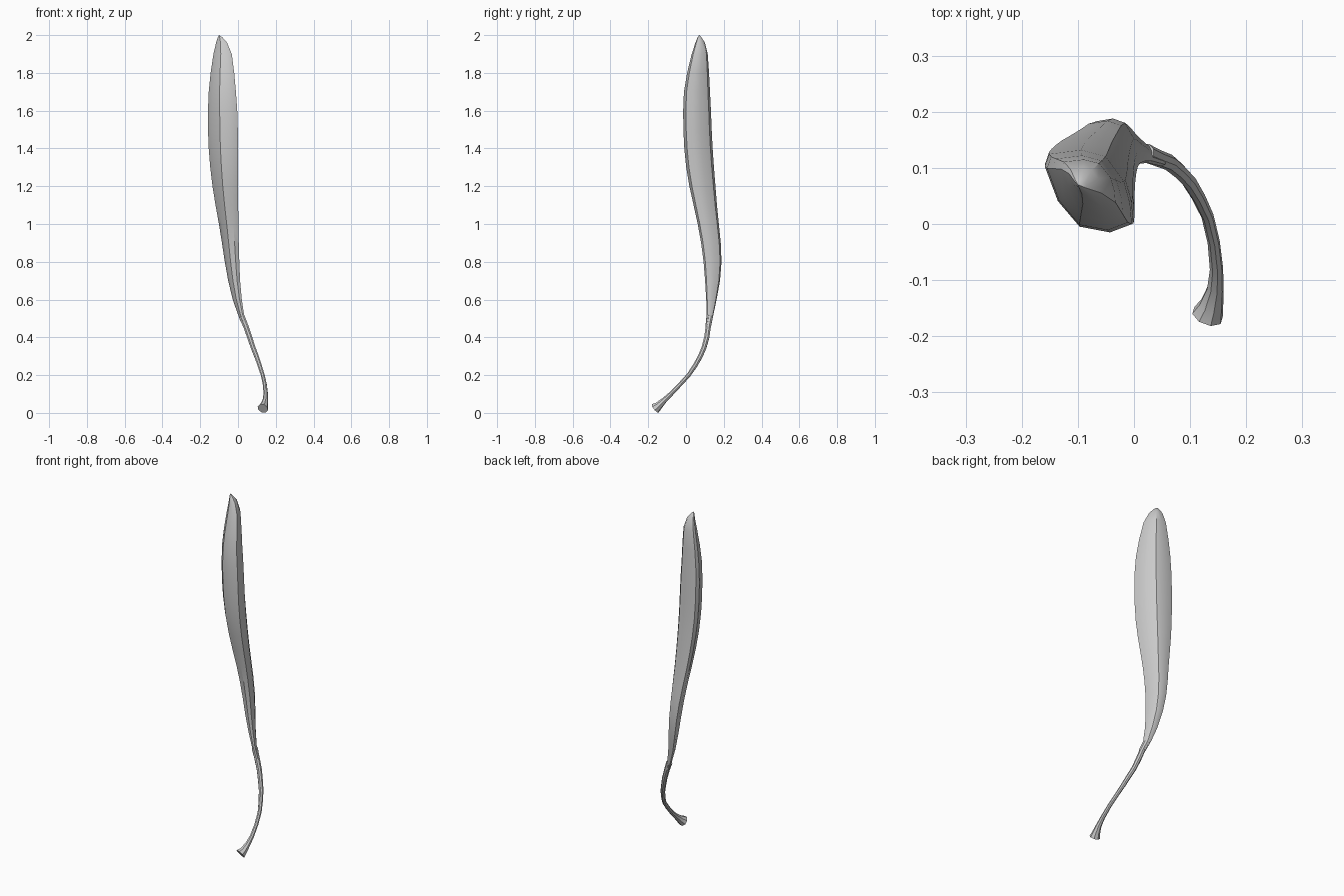
import bpy, bmesh

# Pod cross-section in unit box: two side seams, a full front bulge, a ridged back
SECTION = [(1, .10), (.75, 0), (.40, .07), (.15, .38), (0, .80), (.05, .95),
           (.42, 1), (.70, .92), (.91, .62), (.98, .35)]

# Pod stations: z, x min, x max, y min, y max
STATIONS = [
    (0.46, .026, .056, .103, .133), (0.52, .000, .032, .109, .145),
    (0.60, -.028, .020, .107, .162), (0.70, -.052, .011, .101, .180),
    (0.80, -.070, .007, .093, .188), (0.90, -.085, .004, .080, .184),
    (1.00, -.101, .002, .062, .174), (1.10, -.119, .001, .040, .164),
    (1.20, -.135, .001, .018, .156), (1.30, -.147, .001, .001, .148),
    (1.40, -.155, .000, -.009, .141), (1.50, -.159, -.001, -.014, .136),
    (1.60, -.159, -.004, -.015, .132), (1.70, -.155, -.011, -.011, .127),
    (1.80, -.145, -.020, .006, .122), (1.90, -.130, -.033, .030, .115),
    (1.96, -.116, -.058, .050, .100), (1.99, -.106, -.084, .062, .080)]

bm = bmesh.new()
rings = [[bm.verts.new((x0 + u * (x1 - x0), y0 + v * (y1 - y0), z)) for u, v in SECTION]
         for z, x0, x1, y0, y1 in STATIONS]
n = len(SECTION)
for a, b in zip(rings, rings[1:]):
    for i in range(n):
        j = (i + 1) % n
        bm.faces.new((a[i], a[j], b[j], b[i]))
bm.faces.new(rings[0])
tip = bm.verts.new((-.10, .07, 2))
for i in range(n):
    bm.faces.new((rings[-1][i], rings[-1][(i + 1) % n], tip))
bmesh.ops.recalc_face_normals(bm, faces=bm.faces)
me = bpy.data.meshes.new("pod")
bm.to_mesh(me)
bm.free()
pod = bpy.data.objects.new("pod", me)
bpy.context.collection.objects.link(pod)

# Curved stem with a flared cut end: x, y, z, radius
PATH = [(.020, .127, .51, .017), (.041, .118, .46, .015), (.062, .110, .40, .0145),
        (.080, .095, .345, .0135), (.098, .076, .30, .013), (.115, .048, .25, .012),
        (.131, .014, .20, .011), (.142, -.032, .15, .011), (.147, -.080, .10, .012),
        (.145, -.115, .067, .015), (.138, -.145, .038, .022), (.131, -.163, .024, .029)]
cu = bpy.data.curves.new("stem", "CURVE")
cu.dimensions = "3D"
cu.bevel_depth = 1
cu.bevel_resolution = 2
cu.use_fill_caps = True
sp = cu.splines.new("POLY")
sp.points.add(len(PATH) - 1)
for p, (x, y, z, r) in zip(sp.points, PATH):
    p.co, p.radius = (x, y, z, 1), r
stem = bpy.data.objects.new("stem", cu)
bpy.context.collection.objects.link(stem)

# Stem to mesh, smooth shading with sharp seams
bpy.ops.object.select_all(action="DESELECT")
stem.select_set(True)
bpy.context.view_layer.objects.active = stem
bpy.ops.object.convert(target="MESH")
pod.select_set(True)
bpy.ops.object.shade_smooth_by_angle(angle=0.6)
